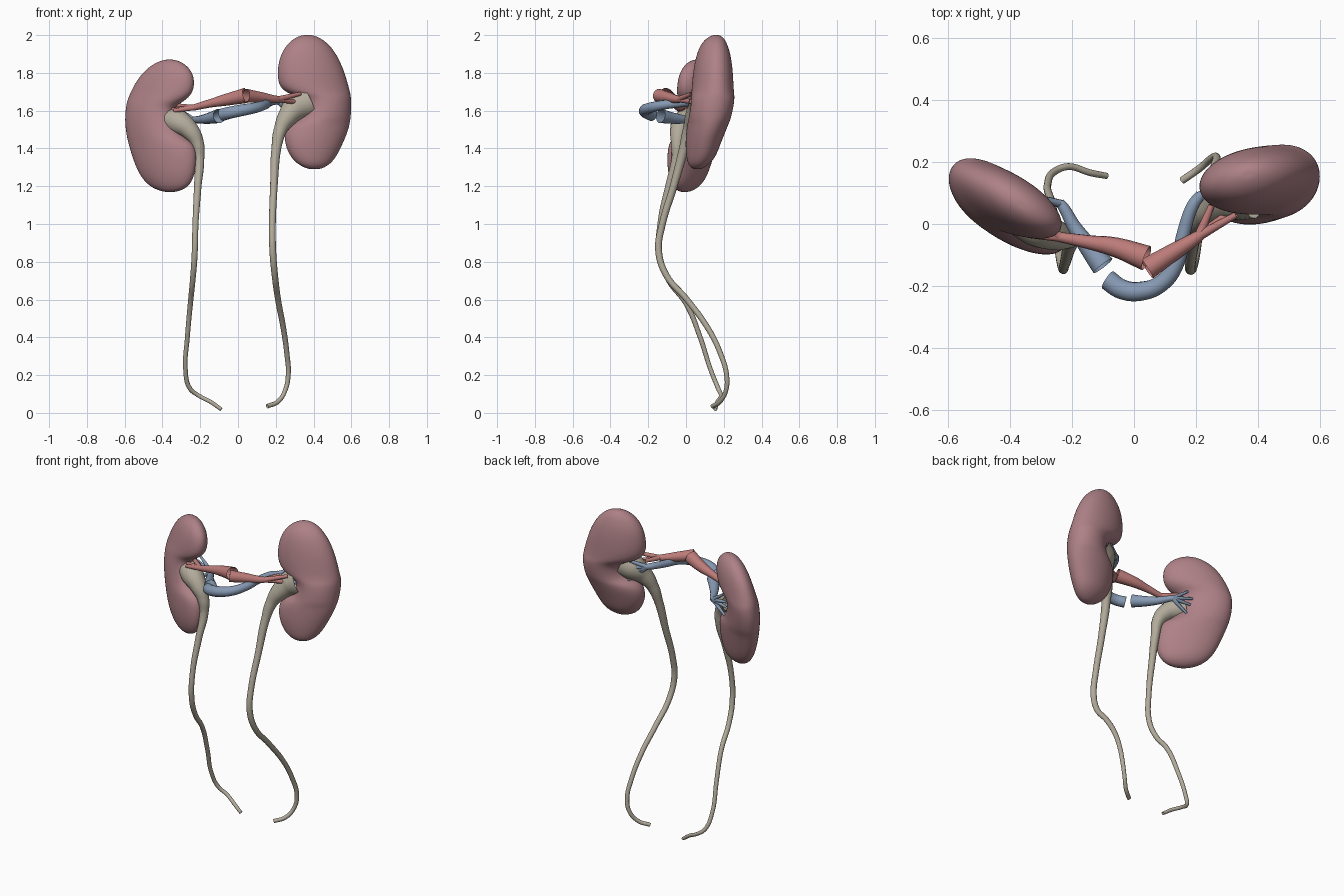
import bpy, bmesh, math


def material(name, rgb):
    m = bpy.data.materials.new(name)
    m.diffuse_color = (*rgb, 1)
    return m


KIDNEY = material("kidney_red", (0.42, 0.22, 0.24))
ARTERY = material("artery_red", (0.50, 0.20, 0.19))
VEIN = material("vein_blue", (0.24, 0.32, 0.45))
URETER = material("ureter_tan", (0.45, 0.41, 0.33))


def finish(ob, mat):
    ob.data.materials.clear()
    ob.data.materials.append(mat)
    bpy.ops.object.select_all(action='DESELECT')
    ob.select_set(True)
    bpy.context.view_layer.objects.active = ob
    bpy.ops.object.shade_smooth_by_angle(angle=math.radians(60))


def kidney(name, rows, x_ref, slope, n=20):
    # loft of sheared ellipses; row = z, x min, x max, y centre, half depth
    bm = bmesh.new()
    rings = []
    for z, x0, x1, yc, th in rows:
        ring = []
        for i in range(n):
            a = 2 * math.pi * i / n
            x = (x0 + x1) / 2 + (x1 - x0) / 2 * 1.015 * math.cos(a)
            y = yc + slope * (x - x_ref) + th * 1.02 * math.sin(a)
            ring.append(bm.verts.new((x, y, z)))
        rings.append(ring)
    for r, s in zip(rings, rings[1:]):
        for i in range(n):
            j = (i + 1) % n
            bm.faces.new((r[i], r[j], s[j], s[i]))
    for ring in (rings[0], rings[-1]):
        bmesh.ops.poke(bm, faces=[bm.faces.new(ring)])
    bmesh.ops.recalc_face_normals(bm, faces=bm.faces)
    me = bpy.data.meshes.new(name)
    bm.to_mesh(me)
    bm.free()
    ob = bpy.data.objects.new(name, me)
    bpy.context.collection.objects.link(ob)
    sub = ob.modifiers.new("smooth", 'SUBSURF')
    sub.levels = sub.render_levels = 2
    finish(ob, KIDNEY)


def tube(name, pts, mat):
    # open tapered tube; point = x, y, z, radius
    cu = bpy.data.curves.new(name, 'CURVE')
    cu.dimensions = '3D'
    cu.bevel_depth = 1.0
    cu.bevel_resolution = 5
    cu.resolution_u = 8
    sp = cu.splines.new('BEZIER')
    sp.bezier_points.add(len(pts) - 1)
    for bp, (x, y, z, r) in zip(sp.bezier_points, pts):
        bp.co = (x, y, z)
        bp.radius = r
        bp.handle_left_type = bp.handle_right_type = 'AUTO'
    ob = bpy.data.objects.new(name, cu)
    bpy.context.collection.objects.link(ob)
    bpy.ops.object.select_all(action='DESELECT')
    ob.select_set(True)
    bpy.context.view_layer.objects.active = ob
    bpy.ops.object.convert(target='MESH')
    finish(bpy.context.object, mat)


def branches(name, start, ends, mat, r0, r1):
    for i, e in enumerate(ends):
        mid = [(a + b) / 2 for a, b in zip(start, e)]
        tube(f"{name}_{i + 1}", [(*start, r0), (*mid, (r0 + r1) / 2), (*e, r1)], mat)


# kidneys
kidney("kidney_on_positive_x", [
    (1.29, .375, .435, .06, .02), (1.31, .325, .48, .065, .05), (1.35, .28, .517, .08, .075),
    (1.42, .248, .552, .09, .09), (1.49, .246, .582, .105, .102), (1.535, .275, .592, .115, .107),
    (1.56, .33, .596, .12, .11), (1.62, .352, .60, .13, .112), (1.67, .335, .598, .137, .112),
    (1.695, .25, .594, .14, .11), (1.74, .213, .582, .143, .107), (1.81, .208, .562, .146, .102),
    (1.89, .222, .527, .15, .09), (1.95, .258, .483, .153, .07), (1.985, .30, .437, .16, .045),
    (2.0, .34, .395, .165, .018)], .41, .12)
kidney("kidney_on_negative_x", [
    (1.17, -.395, -.325, .015, .02), (1.19, -.455, -.27, .02, .05), (1.235, -.505, -.238, .025, .073),
    (1.30, -.54, -.222, .028, .088), (1.38, -.567, -.218, .035, .098), (1.435, -.582, -.235, .042, .102),
    (1.47, -.59, -.30, .05, .104), (1.55, -.60, -.34, .06, .105), (1.62, -.593, -.34, .07, .104),
    (1.65, -.587, -.285, .072, .102), (1.69, -.572, -.24, .076, .098), (1.75, -.542, -.23, .08, .09),
    (1.80, -.505, -.24, .082, .078), (1.84, -.46, -.272, .083, .058), (1.862, -.415, -.31, .083, .035),
    (1.87, -.385, -.34, .083, .015)], -.41, -.45)

# renal pelvis funnels running on into the ureters
tube("ureter_on_positive_x", [
    (.37, .10, 1.645, .085), (.315, .085, 1.62, .078), (.265, .05, 1.57, .055), (.225, .02, 1.5, .036),
    (.203, -.01, 1.4, .026), (.19, -.065, 1.2, .02), (.182, -.125, 1.0, .018), (.184, -.145, .86, .018),
    (.195, -.105, .73, .017), (.212, .005, .6, .016), (.24, .115, .45, .015), (.258, .18, .32, .014),
    (.266, .215, .2, .013), (.25, .212, .12, .012), (.212, .18, .06, .012), (.155, .14, .035, .012)], URETER)
tube("ureter_on_negative_x", [
    (-.36, .03, 1.55, .07), (-.31, -.01, 1.535, .066), (-.255, -.035, 1.495, .05), (-.215, -.045, 1.43, .035),
    (-.204, -.05, 1.35, .026), (-.213, -.09, 1.2, .02), (-.225, -.135, 1.0, .016), (-.23, -.14, .83, .016),
    (-.24, -.09, .7, .015), (-.252, .0, .58, .014), (-.268, .075, .4, .013), (-.278, .13, .23, .012),
    (-.255, .17, .13, .012), (-.21, .185, .093, .011), (-.14, .165, .055, .011), (-.088, .155, .018, .01)], URETER)

# arteries, open at the midline ends
tube("artery_on_positive_x", [
    (.042, -.145, 1.68, .036), (.12, -.095, 1.67, .029), (.2, -.045, 1.66, .02), (.22, -.03, 1.66, .016)], ARTERY)
branches("artery_branch_on_positive_x", (.21, -.038, 1.66),
         [(.25, .06, 1.665), (.33, .03, 1.69), (.34, .06, 1.64)], ARTERY, .016, .01)
tube("artery_on_negative_x", [
    (.04, -.11, 1.68, .041), (-.06, -.075, 1.658, .032), (-.15, -.058, 1.638, .022), (-.24, -.042, 1.615, .016)], ARTERY)
branches("artery_branch_on_negative_x", (-.235, -.043, 1.616),
         [(-.35, -.01, 1.605), (-.34, -.035, 1.60), (-.34, .03, 1.63)], ARTERY, .015, .01)

# veins, open at the midline ends
tube("vein_on_positive_x", [
    (-.085, -.18, 1.578, .033), (-.04, -.21, 1.59, .032), (.02, -.217, 1.602, .031), (.09, -.19, 1.615, .028),
    (.14, -.12, 1.63, .025), (.16, -.03, 1.64, .022), (.19, .06, 1.65, .02), (.215, .095, 1.65, .017)], VEIN)
branches("vein_branch_on_positive_x", (.21, .09, 1.65),
         [(.31, .15, 1.69), (.34, .16, 1.64), (.33, .15, 1.59), (.32, .13, 1.55)], VEIN, .014, .008)
tube("vein_on_negative_x", [
    (-.1, -.135, 1.572, .038), (-.15, -.07, 1.56, .03), (-.195, -.005, 1.553, .022),
    (-.225, .05, 1.552, .018), (-.24, .07, 1.552, .015)], VEIN)
branches("vein_branch_on_negative_x", (-.235, .065, 1.552),
         [(-.33, .09, 1.62), (-.36, .1, 1.58), (-.35, .09, 1.54), (-.33, .08, 1.48)], VEIN, .013, .007)
